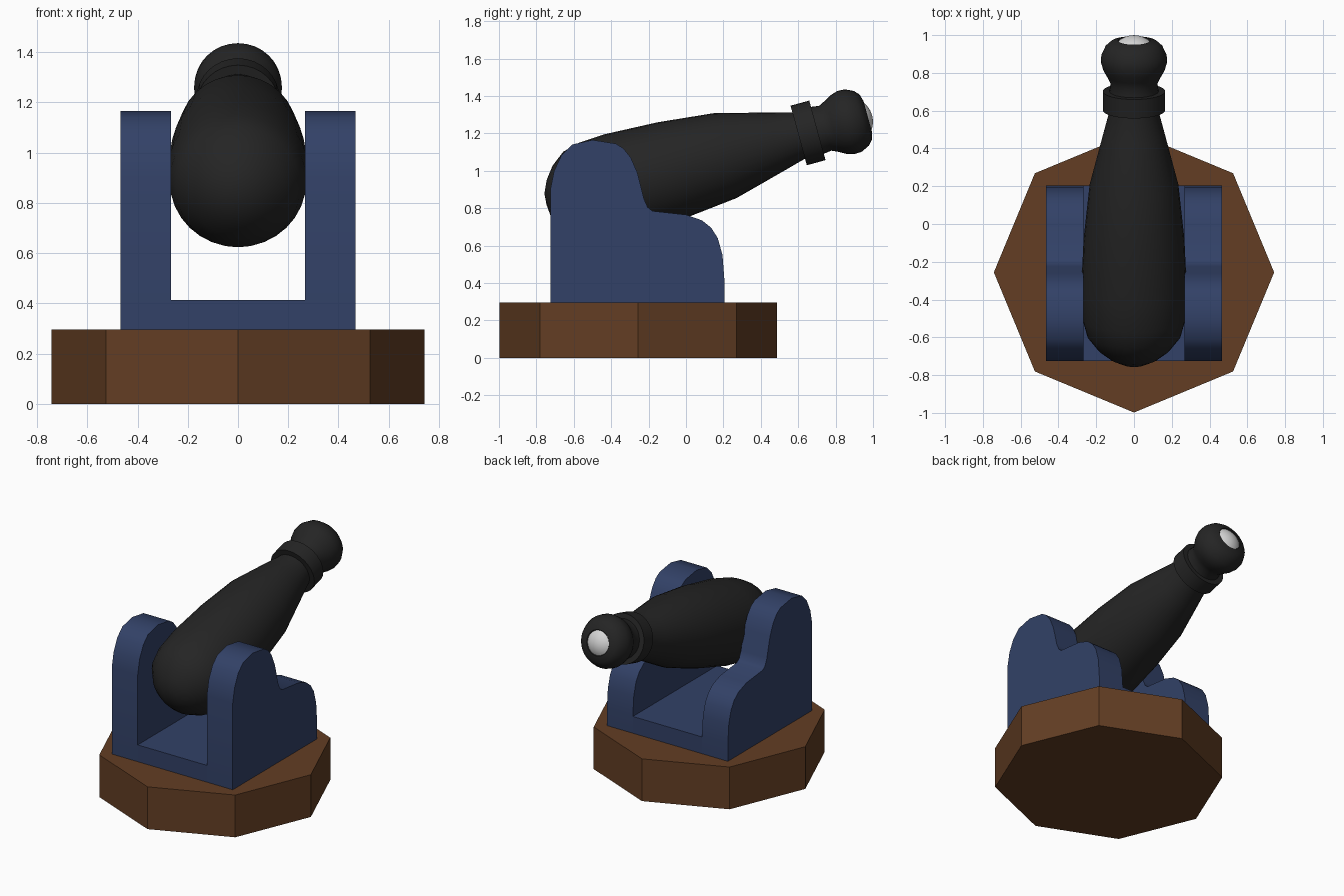
import bpy, bmesh, math
from mathutils import Matrix

if "Cube" in bpy.data.objects:
    bpy.data.objects.remove(bpy.data.objects["Cube"])


def material(name, rgb):
    m = bpy.data.materials.new(name)
    m.diffuse_color = (*rgb, 1)
    m.use_nodes = True
    m.node_tree.nodes["Principled BSDF"].inputs["Base Color"].default_value = m.diffuse_color
    return m


BLACK = material("black iron", (0.018, 0.018, 0.018))
BLUE = material("blue paint", (0.032, 0.053, 0.135))
BROWN = material("brown wood", (0.125, 0.048, 0.017))
WHITE = material("pale metal", (0.68, 0.68, 0.68))


def finish(name, bm, mat, smooth=None):
    bmesh.ops.recalc_face_normals(bm, faces=bm.faces)
    me = bpy.data.meshes.new(name)
    bm.to_mesh(me)
    bm.free()
    ob = bpy.data.objects.new(name, me)
    bpy.context.collection.objects.link(ob)
    me.materials.append(mat)
    if smooth:
        bpy.ops.object.select_all(action='DESELECT')
        ob.select_set(True)
        bpy.context.view_layer.objects.active = ob
        bpy.ops.object.shade_smooth_by_angle(angle=math.radians(smooth))
    return ob


def extrude_x(name, profile, x0, x1, mat, smooth=None):
    """Extrude a (y, z) outline from x0 to x1."""
    bm = bmesh.new()
    face = bm.faces.new([bm.verts.new((x0, y, z)) for y, z in profile])
    new = bmesh.ops.extrude_face_region(bm, geom=[face])["geom"]
    bmesh.ops.translate(bm, vec=(x1 - x0, 0, 0),
                        verts=[v for v in new if isinstance(v, bmesh.types.BMVert)])
    return finish(name, bm, mat, smooth)


# Barrel axis: origin at the middle of the collar, tilted upwards to +y
TILT = math.radians(15.3)
AXIS = (Matrix.Translation((0, 0.6525, 1.2025))
        @ Matrix.Rotation(TILT - math.pi / 2, 4, 'X'))


def lathe(name, profile, mat, segments=32, smooth=35):
    """Spin (distance along axis, radius) points around the barrel axis."""
    bm = bmesh.new()
    verts = [bm.verts.new((r, 0, t)) for t, r in profile]
    edges = [bm.edges.new(p) for p in zip(verts, verts[1:])]
    bmesh.ops.spin(bm, geom=verts + edges, cent=(0, 0, 0), axis=(0, 0, 1),
                   angle=2 * math.pi, steps=segments)
    bmesh.ops.remove_doubles(bm, verts=bm.verts, dist=1e-4)
    bm.transform(AXIS)
    return finish(name, bm, mat, smooth)


# Octagonal wooden base
bm = bmesh.new()
bmesh.ops.create_cone(bm, cap_ends=True, segments=8, radius1=0.742, radius2=0.742,
                      depth=0.295)
for v in bm.verts:  # place one corner on each axis
    a = round(math.atan2(v.co.y, v.co.x) / (math.pi / 4)) * math.pi / 4
    v.co = (0.742 * math.cos(a), 0.742 * math.sin(a) - 0.256, v.co.z + 0.1475)
finish("base", bm, BROWN)

# Carriage: two stepped cheeks joined by a floor
cheek = [(-0.725, 0.29), (-0.725, 0.9), (-0.705, 1.0), (-0.665, 1.085), (-0.61, 1.14),
         (-0.5, 1.165), (-0.375, 1.145), (-0.335, 1.12), (-0.295, 1.07), (-0.26, 0.99),
         (-0.225, 0.85), (-0.205, 0.805), (-0.18, 0.785), (0.0, 0.765), (0.085, 0.735),
         (0.135, 0.695), (0.17, 0.64), (0.195, 0.55), (0.205, 0.42), (0.205, 0.29)]
for side, name in ((1, "right_cheek"), (-1, "left_cheek")):
    extrude_x(name, cheek, side * 0.267, side * 0.467, BLUE, 40)
extrude_x("carriage_floor",
          [(-0.725, 0.29), (-0.725, 0.412), (0.205, 0.412), (0.205, 0.29)],
          -0.267, 0.267, BLUE)

# Bulging barrel
lathe("barrel", [(-1.45, 0), (-1.445, 0.06), (-1.415, 0.125), (-1.365, 0.19),
                 (-1.29, 0.248), (-1.2, 0.272), (-1.05, 0.28), (-0.76, 0.267),
                 (-0.46, 0.235), (-0.19, 0.165), (-0.05, 0.128), (0, 0.125), (0, 0)],
      BLACK, smooth=40)

# Collar behind the muzzle
lathe("collar", [(-0.052, 0), (-0.052, 0.165), (0.052, 0.165), (0.052, 0)], BLACK)

# Rounded muzzle with a neck
lathe("muzzle", [(0.04, 0), (0.04, 0.132), (0.095, 0.124), (0.135, 0.143), (0.17, 0.163),
                 (0.21, 0.175), (0.25, 0.173), (0.295, 0.152), (0.32, 0.125),
                 (0.331, 0.085), (0.32, 0.075), (0.32, 0)], BLACK, smooth=45)

# Pale ball seated in the muzzle
R = 0.13
lathe("muzzle_ball", [(0.225 + R * math.cos(a), R * math.sin(a))
                      for a in (i * 0.7 / 6 for i in range(7))], WHITE)
